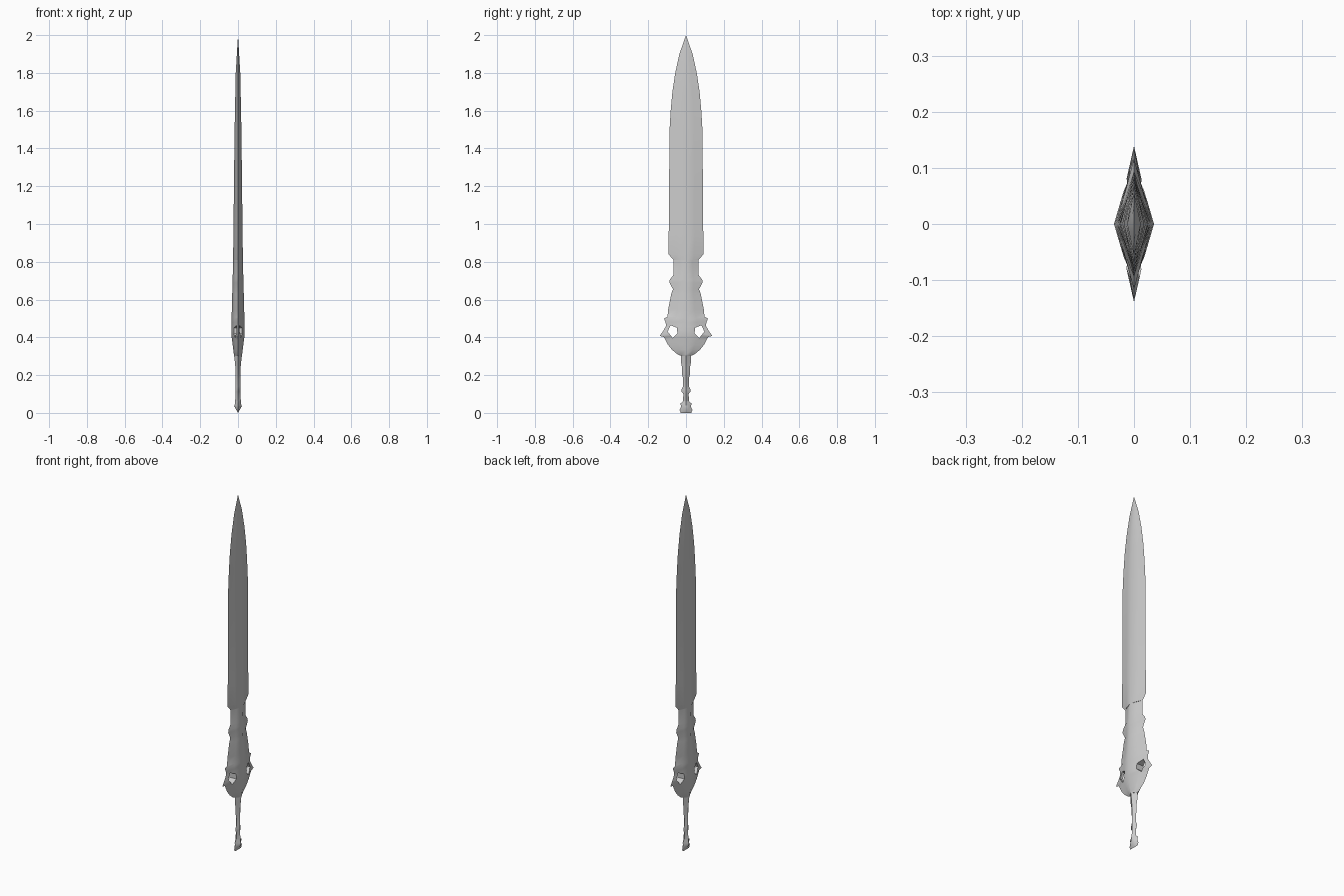
import bpy, bmesh, math

default_cube = bpy.data.objects.get("Cube")
if default_cube:
    bpy.data.objects.remove(default_cube, do_unlink=True)

# One plain metal for the whole sword
metal = bpy.data.materials.new("grey_metal")
metal.use_nodes = True
grey = (0.6, 0.6, 0.6, 1)
metal.diffuse_color = grey
metal.node_tree.nodes["Principled BSDF"].inputs["Base Color"].default_value = grey

# Half thickness at the central ridge: (height, thickness)
RIDGE = [(0, 0), (0.015, 0.02), (0.05, 0.016), (0.07, 0.013), (0.25, 0.014),
         (0.42, 0.036), (0.5, 0.034), (0.8, 0.026), (1.5, 0.018), (1.8, 0.012), (2, 0)]


def ridge_thickness(z):
    for (z0, t0), (z1, t1) in zip(RIDGE, RIDGE[1:]):
        if z <= z1:
            return t0 + (t1 - t0) * (z - z0) / (z1 - z0)
    return 0


def make_object(name, bm):
    bmesh.ops.remove_doubles(bm, verts=bm.verts, dist=0.00001)
    bmesh.ops.recalc_face_normals(bm, faces=bm.faces)
    mesh = bpy.data.meshes.new(name)
    bm.to_mesh(mesh)
    bm.free()
    obj = bpy.data.objects.new(name, mesh)
    bpy.context.collection.objects.link(obj)
    mesh.materials.append(metal)
    return obj


def loft(name, outline, lifts=None):
    """Join diamond sections; outline holds (height, half width) pairs.
    lifts raises the central ridge of a section above its edges."""
    bm = bmesh.new()
    rings = []
    for i, (z, w) in enumerate(outline):
        near = [row[1] for row in outline[max(i - 1, 0):i + 2]]
        mid = min(0.5 * sum(near) / len(near), 0.75 * w)
        t = ridge_thickness(z)
        lift = lifts[i] if lifts else 0
        quarter = [(t, 0, lift), (t / 2, mid, lift / 2), (0, w, 0), (-t / 2, mid, lift / 2)]
        section = quarter + [(-x, -y, up) for x, y, up in quarter]
        rings.append([bm.verts.new((x, y, z + up)) for x, y, up in section])
    for lower, upper in zip(rings, rings[1:]):
        for k in range(len(lower)):
            n = (k + 1) % len(lower)
            bm.faces.new((lower[k], lower[n], upper[n], upper[k]))
    # Close the ends that do not already shrink to a point or a ridge
    for ring, (z, w) in ((rings[0], outline[0]), (rings[-1], outline[-1])):
        if w > 0 and ridge_thickness(z) > 0:
            bm.faces.new(ring)
    return make_object(name, bm)


def finish(obj):
    bpy.ops.object.select_all(action='DESELECT')
    obj.select_set(True)
    bpy.context.view_layer.objects.active = obj
    bpy.ops.object.shade_smooth_by_angle(angle=math.radians(45))


# Blade: stepped shoulder, near parallel edges, curved point
blade = loft("blade", [
    (0.81, 0.066), (0.84, 0.093), (0.95, 0.093), (0.98, 0.089), (1.25, 0.089),
    (1.5, 0.087), (1.6, 0.081), (1.7, 0.072), (1.8, 0.057), (1.9, 0.035), (2, 0)])

# Guard: scalloped neck, spiked wings and rounded base
guard = loft("guard", [
    (0.302, 0.026), (0.31, 0.045), (0.335, 0.075), (0.363, 0.097), (0.385, 0.108),
    (0.402, 0.118), (0.408, 0.139), (0.435, 0.12), (0.46, 0.106), (0.48, 0.108),
    (0.5, 0.117), (0.508, 0.098), (0.55, 0.094), (0.6, 0.084), (0.63, 0.078),
    (0.655, 0.069), (0.69, 0.087), (0.705, 0.086), (0.73, 0.067), (0.79, 0.065), (0.81, 0.066)])

# Holes through both wings of the guard
HOLE = [(0.047, 0.45), (0.082, 0.464), (0.097, 0.43), (0.071, 0.397), (0.046, 0.42)]
bm = bmesh.new()
for side in (-1, 1):
    face = bm.faces.new([bm.verts.new((-0.1, side * y, z)) for y, z in HOLE])
    extruded = bmesh.ops.extrude_face_region(bm, geom=[face], use_keep_orig=True)
    moved = [g for g in extruded["geom"] if isinstance(g, bmesh.types.BMVert)]
    bmesh.ops.translate(bm, verts=moved, vec=(0.2, 0, 0))
cutter = make_object("hole_cutter", bm)
cutter.hide_render = True
cut = guard.modifiers.new("wing_holes", 'BOOLEAN')
cut.operation = 'DIFFERENCE'
cut.solver = 'EXACT'
cut.object = cutter
bpy.context.view_layer.objects.active = guard
bpy.ops.object.modifier_apply(modifier=cut.name)
bpy.data.objects.remove(cutter, do_unlink=True)

# Grip: slim handle with collars
grip = loft("grip", [
    (0.055, 0.016), (0.1, 0.014), (0.112, 0.023), (0.125, 0.023), (0.14, 0.015),
    (0.18, 0.015), (0.2, 0.02), (0.24, 0.021), (0.27, 0.027), (0.302, 0.026)])

# Pommel: flared, with a ridged underside
pommel = loft("pommel", [
    (0, 0.028), (0.015, 0.034), (0.036, 0.025), (0.048, 0.031), (0.062, 0.016)],
    lifts=[0, 0.02, 0.008, 0, 0])

for part in (blade, guard, grip, pommel):
    finish(part)
